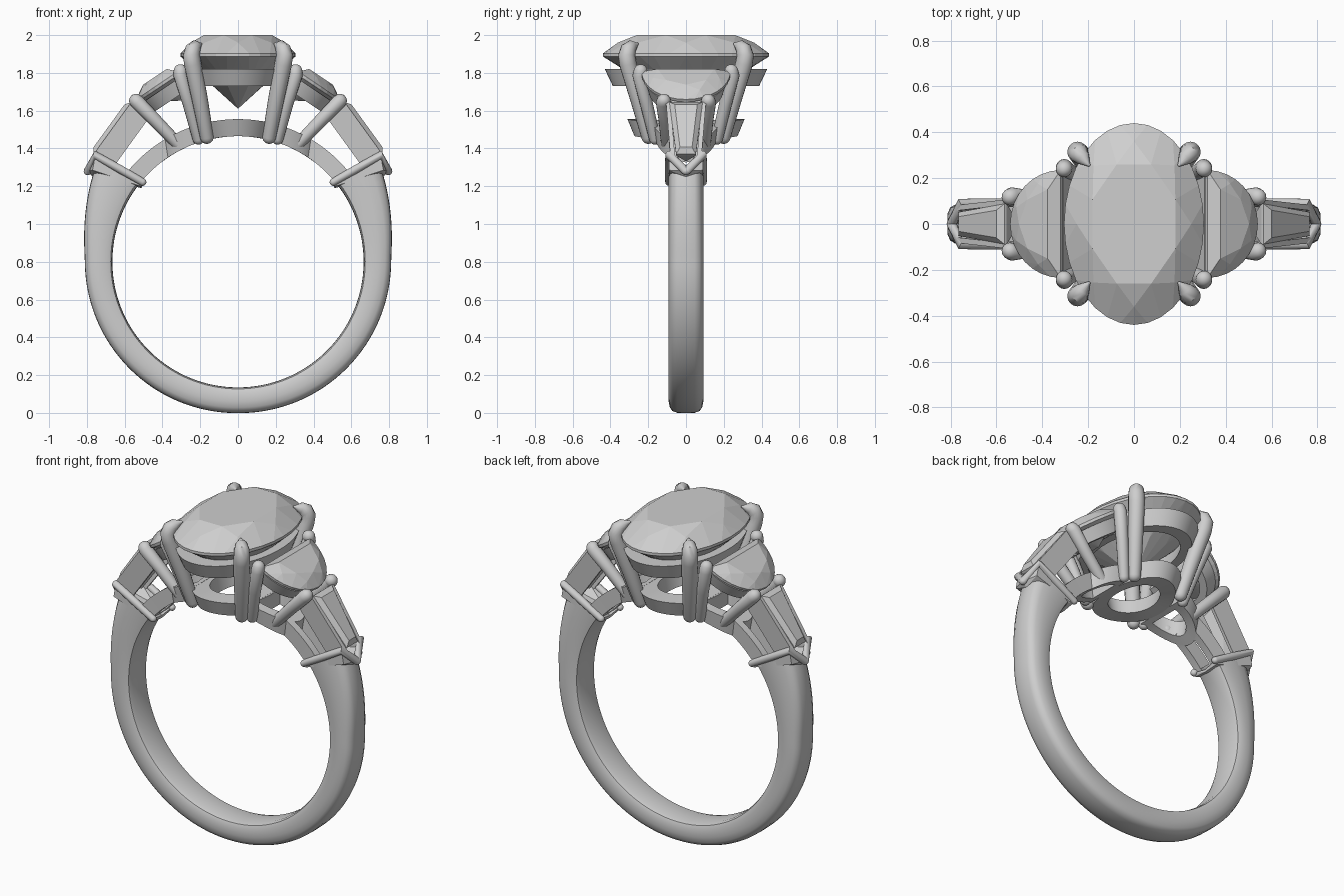
import bpy, bmesh
from math import sin, cos, pi, radians, sqrt
from mathutils import Vector as V

cube = bpy.data.objects.get("Cube")
if cube:
    bpy.data.objects.remove(cube)

grey = bpy.data.materials.new("pale_grey")
grey.use_nodes = True
grey.diffuse_color = (0.62, 0.62, 0.62, 1)
grey.node_tree.nodes["Principled BSDF"].inputs["Base Color"].default_value = (0.62, 0.62, 0.62, 1)

CZ, RI, RO = 0.80, 0.665, 0.755      # finger hole centre height, rail radii


def finish(name, bm, smooth=True, mirror=""):
    """Turn a bmesh into an object, optionally mirrored over x and y."""
    bmesh.ops.recalc_face_normals(bm, faces=bm.faces)
    for f in bm.faces:
        f.smooth = smooth
    for e in bm.edges:
        e.smooth = e.calc_face_angle(0) < radians(40)
    me = bpy.data.meshes.new(name)
    bm.to_mesh(me)
    bm.free()
    me.materials.append(grey)
    ob = bpy.data.objects.new(name, me)
    bpy.context.collection.objects.link(ob)
    if mirror:
        m = ob.modifiers.new("Mirror", "MIRROR")
        m.use_axis = ("x" in mirror, "y" in mirror, False)
        m.use_mirror_merge = False
    return ob


def loft(name, loops, closed=False, mirror="", smooth=True):
    """Skin a row of equal loops; cap the ends unless it closes on itself."""
    bm = bmesh.new()
    rows = [[bm.verts.new(p) for p in lp] for lp in loops]
    n = len(rows[0])
    for i in range(len(rows) if closed else len(rows) - 1):
        a, b = rows[i], rows[(i + 1) % len(rows)]
        for j in range(n):
            k = (j + 1) % n
            bm.faces.new((a[j], a[k], b[k], b[j]))
    if not closed:
        bm.faces.new(rows[0])
        bm.faces.new(rows[-1])
    return finish(name, bm, smooth, mirror)


def hull(name, pts, mirror="", smooth=False):
    bm = bmesh.new()
    for p in pts:
        bm.verts.new(p)
    res = bmesh.ops.convex_hull(bm, input=bm.verts)
    loose = [g for g in res["geom_interior"] if isinstance(g, bmesh.types.BMVert)]
    bmesh.ops.delete(bm, geom=loose, context="VERTS")
    bmesh.ops.dissolve_limit(bm, angle_limit=0.02, verts=bm.verts, edges=bm.edges)
    return finish(name, bm, smooth, mirror)


def tube(name, path, radii, mirror="xy", sides=16):
    """Round bar along a path with domed ends."""
    path = [V(p) for p in path]
    loops = []

    def ring(c, d, r):
        u = d.orthogonal().normalized() if abs(d.y) > 0.95 else d.cross(V((0, 1, 0))).normalized()
        w = d.cross(u)
        loops.append([c + r * (u * cos(t) + w * sin(t)) for t in
                      (2 * pi * k / sides for k in range(sides))])

    last = len(path) - 1
    for i, (p, r) in enumerate(zip(path, radii)):
        d = (path[min(i + 1, last)] - path[max(i - 1, 0)]).normalized()
        dome = [radians(a) for a in (80, 60, 40, 20)]
        if i == 0:
            for a in dome:
                ring(p - d * r * sin(a), d, r * cos(a))
        ring(p, d, r)
        if i == last:
            for a in reversed(dome):
                ring(p + d * r * sin(a), d, r * cos(a))
    return loft(name, loops, mirror=mirror)


def hoop(name, n, place, corners, mirror=""):
    """Closed rail: place(t, scale, h) gives a point, corners list (scale, h)."""
    loft(name, [[place(2 * pi * i / n, s, h) for s, h in corners] for i in range(n)],
         closed=True, mirror=mirror)


# Band: thickens and opens toward the shoulders
half = [(0, 0), (0.65, 0.01), (0.9, 0.06), (1, 0.22), (1, 0.55), (0.93, 0.78), (0.78, 0.92), (0.5, 0.99)]
section = half + [(0, 1)] + [(-y, u) for y, u in reversed(half[1:])]
loops = []
STEPS = 112
for i in range(STEPS + 1):
    f = 2 * i / STEPS - 1
    side = 1 if f >= 0 else -1
    a_in, a_out = abs(f) * 130 - 90, abs(f) * 123 - 90
    thick = 0.136 + 0.01 * (a_out + 90) / 90 + 0.07 * (max(a_out, 0) / 28) ** 1.5
    loop = []
    for y, u in section:
        a = radians(a_in + (a_out - a_in) * u)
        r = RI + thick * u
        loop.append((side * r * cos(a), 0.092 * y, CZ + r * sin(a)))
    loops.append(loop)
loft("band", loops)

# Shoulder collars: V-shaped ends of the band
tip, heel = (0.795, 0, 1.28), (0.51, 0, 1.205)
top, root = (0.755, 0.09, 1.365), (0.505, 0.09, 1.222)
hull("collar", [tip, heel, top, root, (0.77, 0, 1.25), (0.51, 0, 1.19),
                (0.77, 0.09, 1.285), (0.515, 0.09, 1.2)], "xy")
tube("collar_edge", [root, (0.63, 0.09, 1.293), top, tip], [0.02, 0.022, 0.022, 0.022])

# Centre oval stone
def oval(t, s, z):
    return V((0.305 * s * cos(t), 0.44 * s * sin(t), z))


gem = [oval(k * pi / 4 + pi / 8, 0.64, 2.0) for k in range(8)]
gem += [oval(k * pi / 4, 0.82, 1.96) for k in range(8)]
gem += [oval(k * pi / 16, 1, z) for k in range(32) for z in (1.887, 1.903)]
gem += [oval(k * pi / 4 + pi / 8, 0.5, 1.74) for k in range(8)] + [V((0, 0, 1.61))]
hull("centre_stone", gem)

# Centre setting: upper rail, lower rail bent to the finger, four claws
hoop("upper_oval_rail", 64, lambda t, s, h: (0.285 * s * cos(t), 0.43 * s * sin(t), h),
     [(1, 1.82), (0.9, 1.73), (0.72, 1.73), (0.78, 1.82)])


def low_oval(t, s, r):
    x, y = 0.215 * s * cos(t), 0.31 * s * sin(t)
    return x, y, CZ + sqrt(r * r - x * x)


hoop("lower_oval_rail", 64, low_oval, [(1, RO), (0.88, RI), (0.55, RI), (0.62, RO)])
tube("centre_claw", [(0.165, 0.2, 1.46), (0.2, 0.25, 1.65), (0.24, 0.308, 1.85), (0.246, 0.314, 1.895),
                     (0.238, 0.305, 1.925), (0.222, 0.285, 1.943), (0.198, 0.258, 1.953)],
     [0.036, 0.042, 0.046, 0.045, 0.042, 0.032, 0.008])


# Half-moon side stones, in a tilted frame (a outward, n up)
def moon(a, y, n):
    return V((0.315 + 0.832 * a + 0.555 * n, y, 1.80 - 0.555 * a + 0.832 * n))


arc = [pi * k / 16 - pi / 2 for k in range(17)]
pts = [moon(0.265 * cos(t), 0.235 * sin(t), n) for t in arc for n in (-0.008, 0.008)]
pts += [moon(0.04 + 0.15 * cos(t), 0.15 * sin(t), 0.052) for t in arc[::4]]
pts += [moon(0.02 + 0.21 * cos(t), 0.19 * sin(t), 0.036) for t in arc[2::4]]
pts += [moon(0.07, y, -0.13) for y in (-0.06, 0.06)]
hull("half_moon_stone", pts, "x")


def d_shape(t, s):
    """Half-moon outline scaled about its middle."""
    return 0.1 + s * (max(0.265 * cos(t), 0) - 0.1), s * 0.235 * (sin(t) if cos(t) > 0 else
                                                             1 - 2 * ((t - pi / 2) / pi))


hoop("half_moon_rail", 64, lambda t, s, n: moon(*d_shape(t, s), n),
     [(0.93, -0.025), (0.84, -0.1), (0.6, -0.1), (0.68, -0.025)], "x")


def low_moon(t, s, r):
    a, y = d_shape(t, s)
    x = 0.17 + a * 0.95
    return x, y * 0.75, CZ + sqrt(r * r - x * x)


hoop("lower_moon_rail", 64, low_moon, [(1, RO), (0.9, RI), (0.55, RI), (0.62, RO)], "x")
tube("moon_inner_claw", [(0.21, 0.165, 1.45), (0.26, 0.21, 1.64), (0.305, 0.247, 1.79), (0.305, 0.24, 1.81)],
     [0.03, 0.034, 0.037, 0.036])
tube("moon_outer_claw", [(0.32, 0.1, 1.425), (0.44, 0.11, 1.55), (0.535, 0.122, 1.647), (0.54, 0.118, 1.652)],
     [0.032, 0.035, 0.038, 0.037])

# Finger-side rails joining the settings to the shoulders
rail = []
for k in range(13):
    ang = radians(38 + 22 * k / 12)
    rail.append([(r * cos(ang), y, CZ + r * sin(ang)) for r, y in
                 ((RI, 0.04), (RI, 0.085), (RO, 0.09), (RO, 0.045))])
loft("under_rail", rail, mirror="xy")


# Tapered baguettes and their side walls
def shoulder(a, y, n):
    return V((0.565 + 0.587 * a + 0.81 * n, y, 1.645 - 0.81 * a + 0.587 * n))


ends = ((0.0, 0.088), (0.34, 0.052))
pts = [shoulder(a, s * w, n) for a, w in ends for s in (-1, 1) for n in (0, -0.012)]
pts += [shoulder(a, s * w, 0.022) for a, w in ((0.03, 0.06), (0.31, 0.032)) for s in (-1, 1)]
pts += [shoulder(a, 0, -0.12) for a in (0.05, 0.3)]
hull("baguette_stone", pts, "x")
hull("baguette_wall", [shoulder(a, w + dy, n) for a, w in ((0.0, 0.082), (0.36, 0.058))
                       for dy, n in ((0, 0), (0.024, 0), (0, -0.125), (0.018, -0.125))], "xy")
